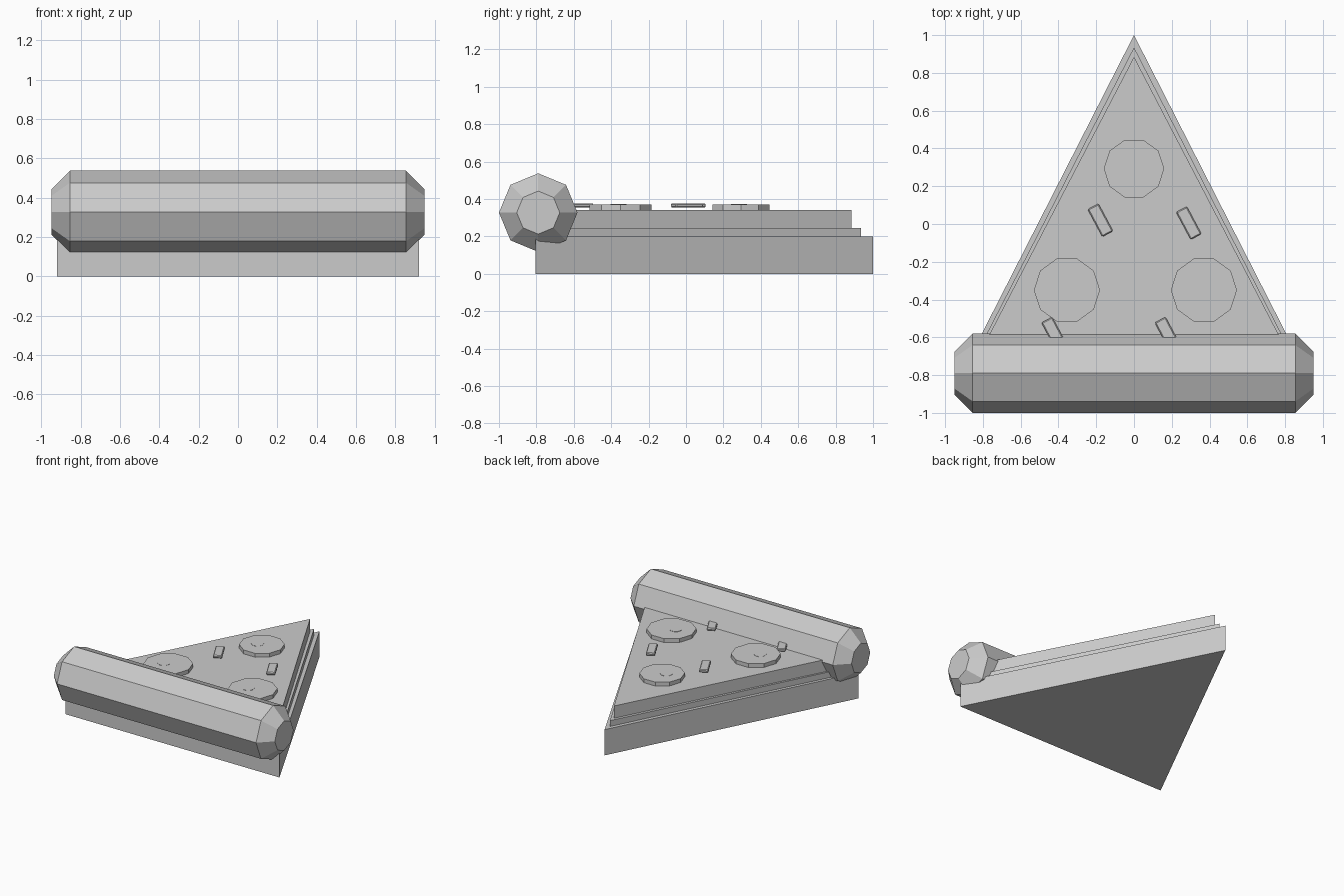
import bpy, bmesh, math
from mathutils import Matrix, Vector

cube = bpy.data.objects.get("Cube")
if cube:
    bpy.data.objects.remove(cube, do_unlink=True)

grey = bpy.data.materials.new("plain_grey")
grey.use_nodes = True
colour = (0.6, 0.6, 0.6, 1)
grey.diffuse_color = colour
grey.node_tree.nodes["Principled BSDF"].inputs["Base Color"].default_value = colour


def finish(name, bm):
    bmesh.ops.recalc_face_normals(bm, faces=bm.faces)
    mesh = bpy.data.meshes.new(name)
    bm.to_mesh(mesh)
    bm.free()
    mesh.materials.append(grey)
    obj = bpy.data.objects.new(name, mesh)
    bpy.context.collection.objects.link(obj)
    return obj


def wedge(name, half_width, tip, bottom, top):
    """Triangular slab with its point to the back."""
    bm = bmesh.new()
    outline = [(-half_width, -0.805), (half_width, -0.805), (0, tip)]
    face = bm.faces.new([bm.verts.new((x, y, bottom)) for x, y in outline])
    grown = bmesh.ops.extrude_face_region(bm, geom=[face])["geom"]
    verts = [v for v in grown if isinstance(v, bmesh.types.BMVert)]
    bmesh.ops.translate(bm, vec=(0, 0, top - bottom), verts=verts)
    return finish(name, bm)


def disc(name, x, y, bottom, radius, height, sides=10):
    bm = bmesh.new()
    bmesh.ops.create_cone(bm, cap_ends=True, segments=sides, radius1=radius,
                          radius2=radius, depth=height)
    # Put corners on the x axis
    bmesh.ops.rotate(bm, verts=bm.verts, matrix=Matrix.Rotation(math.pi / 2, 3, 'Z'))
    bmesh.ops.translate(bm, vec=(x, y, bottom + height / 2), verts=bm.verts)
    return finish(name, bm)


# Slice layers
wedge("slice_base", 0.92, 1.0, 0, 0.2)
wedge("sauce_layer", 0.895, 0.935, 0.2, 0.245)
wedge("cheese_layer", 0.88, 0.885, 0.245, 0.34)

# Octagonal crust roll with tapered ends
bm = bmesh.new()
rings = []
for x, r in [(-0.95, 0.115), (-0.855, 0.21), (0.855, 0.21), (0.95, 0.115)]:
    angles = [math.tau * i / 8 for i in range(8)]
    rings.append([bm.verts.new((x, -0.79 + r * math.cos(a), 0.327 + r * math.sin(a)))
                  for a in angles])
for a, b in zip(rings, rings[1:]):
    for i in range(8):
        j = (i + 1) % 8
        bm.faces.new((a[i], a[j], b[j], b[i]))
bm.faces.new(rings[0])
bm.faces.new(rings[-1])
finish("crust", bm)

# Round toppings, each with a small thin spot
toppings = [("back", 0, 0.293, 0.16), ("right", -0.355, -0.35, 0.175),
            ("left", 0.37, -0.35, 0.175)]
for side, x, y, r in toppings:
    disc(side + "_round_topping", x, y, 0.335, r, 0.035)
    disc(side + "_topping_spot", x - 0.03, y - 0.01, 0.369, 0.045, 0.003)

# Small slanted chips
chips = [(-0.178, 0.02), (0.29, 0.005), (-0.423, -0.58), (0.177, -0.58)]
for n, (x, y) in enumerate(chips, 1):
    bm = bmesh.new()
    bmesh.ops.create_cube(bm, size=1)
    bmesh.ops.scale(bm, vec=(0.165, 0.065, 0.022), verts=bm.verts)
    bmesh.ops.rotate(bm, verts=bm.verts, matrix=Matrix.Rotation(math.radians(-62), 3, 'Z'))
    bmesh.ops.translate(bm, vec=(x, y, 0.365), verts=bm.verts)
    chip = finish(f"chip_{n}", bm)
    bevel = chip.modifiers.new("soft_edges", 'BEVEL')
    bevel.width = 0.006
    bevel.segments = 1
